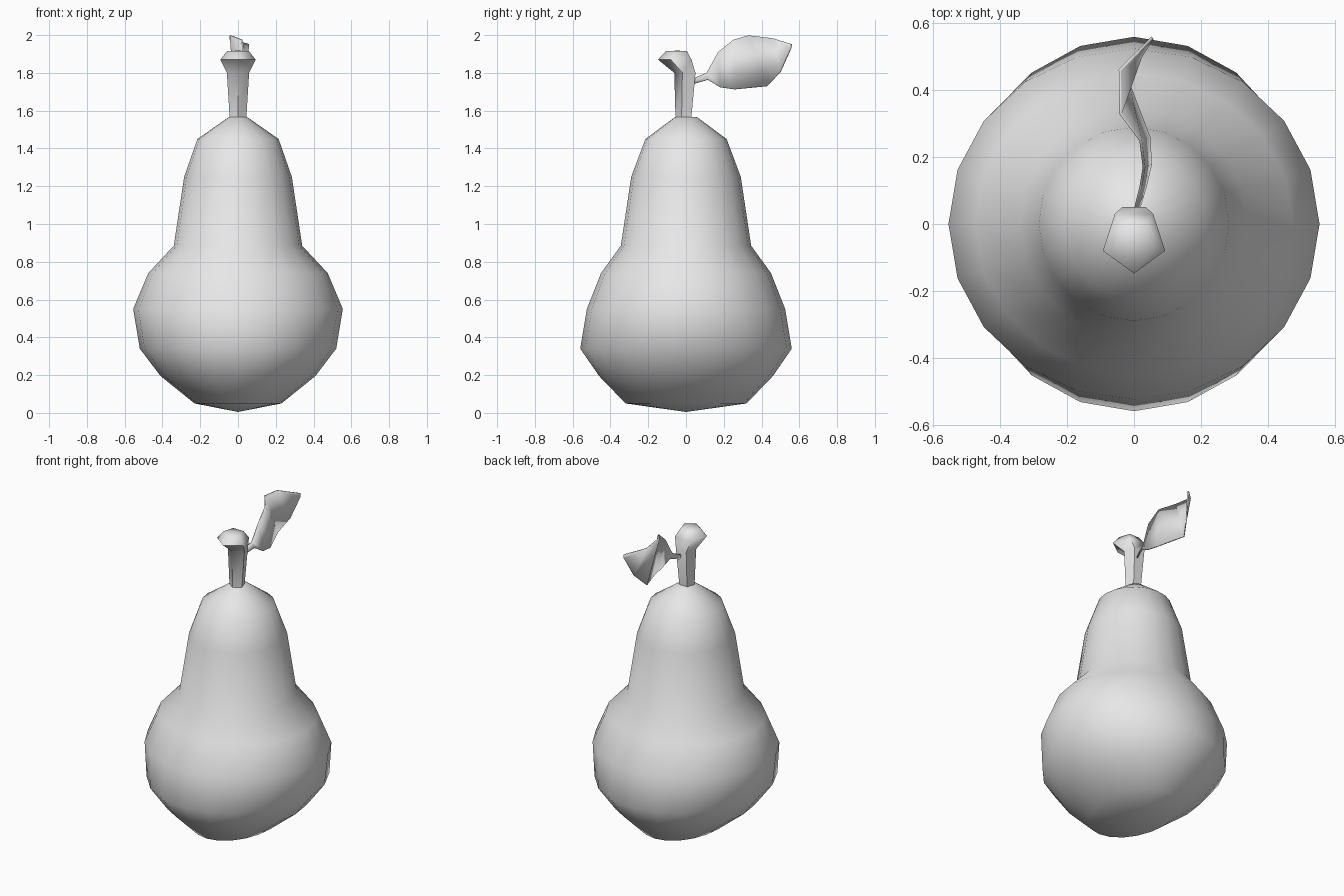
import bpy, bmesh
from math import pi, sin, cos, radians
from mathutils import Vector

cube = bpy.data.objects.get("Cube")
if cube:
    bpy.data.objects.remove(cube, do_unlink=True)

# One plain grey for the whole model
grey = bpy.data.materials.new("plain_grey")
grey.use_nodes = True
colour = (0.8, 0.8, 0.8, 1)
grey.diffuse_color = colour
for node in grey.node_tree.nodes:
    if node.type == "BSDF_PRINCIPLED":
        node.inputs["Base Color"].default_value = colour


def finish(name, bm, angle):
    bmesh.ops.recalc_face_normals(bm, faces=bm.faces)
    mesh = bpy.data.meshes.new(name)
    bm.to_mesh(mesh)
    bm.free()
    mesh.materials.append(grey)
    mesh.shade_smooth()
    mesh.set_sharp_from_angle(angle=radians(angle))
    obj = bpy.data.objects.new(name, mesh)
    bpy.context.collection.objects.link(obj)
    return obj


def loft(name, rings, sides, angle, bottom, top):
    """Skin elliptical rings (radius x, radius y, centre y, z) between two poles."""
    bm = bmesh.new()
    loops = []
    for rx, ry, cy, z in rings:
        turns = [2 * pi * i / sides - pi / 2 for i in range(sides)]
        loops.append([bm.verts.new((rx * cos(a), cy + ry * sin(a), z)) for a in turns])
    low, high = bm.verts.new(bottom), bm.verts.new(top)
    for i in range(sides):
        j = (i + 1) % sides
        for a, b in zip(loops, loops[1:]):
            bm.faces.new((a[i], a[j], b[j], b[i]))
        bm.faces.new((low, loops[0][j], loops[0][i]))
        bm.faces.new((high, loops[-1][i], loops[-1][j]))
    return finish(name, bm, angle)


# Pear body, slightly wider front to back near the base
body = [(0.23, 0.32, 0.05), (0.41, 0.46, 0.195), (0.52, 0.56, 0.34),
        (0.555, 0.525, 0.55), (0.475, 0.45, 0.74), (0.34, 0.345, 0.885),
        (0.285, 0.29, 1.25), (0.215, 0.215, 1.45), (0.05, 0.06, 1.565)]
loft("pear_body", [(rx, ry, 0, z) for rx, ry, z in body], 20, 80,
     (0, 0, 0.005), (0, 0, 1.57))

# Five sided stem with a knob leaning to the front
stem = [(0.045, -0.01, 1.54), (0.062, 0, 1.8), (0.098, -0.05, 1.87), (0.062, -0.045, 1.915)]
loft("stem", [(r, r, y, z) for r, y, z in stem], 5, 65,
     (0, -0.01, 1.53), (0, -0.045, 1.918))

# Curled leaf with its stalk: upper and lower edge point at each station
upper = [(0, 0.03, 1.765), (0.02, 0.11, 1.8), (0.03, 0.17, 1.91), (0.02, 0.25, 1.975),
         (-0.04, 0.33, 1.998), (-0.042, 0.46, 1.983), (0.055, 0.558, 1.952)]
lower = [(0.01, 0.03, 1.74), (0.035, 0.115, 1.764), (0.05, 0.18, 1.724), (0.045, 0.26, 1.713),
         (-0.02, 0.43, 1.73), (0.02, 0.5, 1.805), (0.055, 0.555, 1.93)]
bm = bmesh.new()
edges = [[bm.verts.new(Vector(p)) for p in side] for side in (upper, lower)]
for i in range(len(upper) - 1):
    bm.faces.new((edges[0][i], edges[0][i + 1], edges[1][i + 1], edges[1][i]))
leaf = finish("leaf", bm, 25)
thick = leaf.modifiers.new("thickness", "SOLIDIFY")
thick.thickness = 0.008
thick.offset = 0
